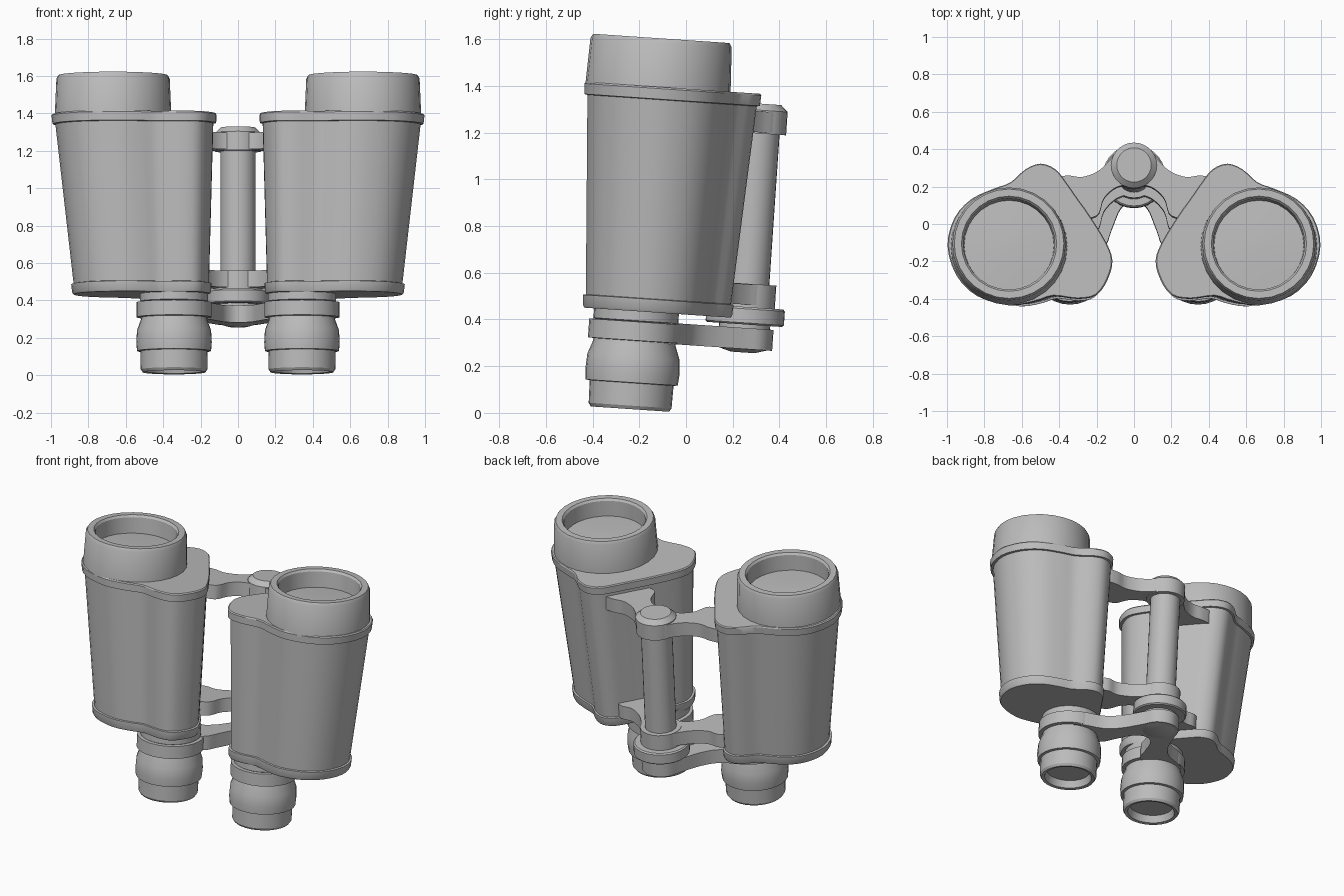
import bpy
import bmesh
import math
from mathutils import Vector

cube = bpy.data.objects.get("Cube")
if cube:
    bpy.data.objects.remove(cube, do_unlink=True)

TILT = -math.atan(0.068)
HINGE_Y = 0.225

grey = bpy.data.materials.new("body_grey")
grey.use_nodes = True
colour = (0.5, 0.5, 0.5, 1)
grey.diffuse_color = colour
grey.node_tree.nodes["Principled BSDF"].inputs["Base Color"].default_value = colour


def smooth_loop(pts, steps=4):
    """Closed Catmull-Rom loop through the given points."""
    out, n = [], len(pts)
    for i in range(n):
        a, b, c, d = (Vector(pts[(i + k) % n]) for k in (-1, 0, 1, 2))
        for s in range(steps):
            t = s / steps
            out.append(0.5 * (2 * b + (c - a) * t + (2 * a - 5 * b + 4 * c - d) * t ** 2
                              + (3 * b - a - 3 * c + d) * t ** 3))
    return out


def loft(name, rings, mirror=False):
    """Skin equal-length rings, cap both ends, tilt the part and shade it."""
    bm = bmesh.new()
    loops = [[bm.verts.new(p) for p in ring] for ring in rings]
    n = len(loops[0])
    for lo, hi in zip(loops, loops[1:]):
        for i in range(n):
            j = (i + 1) % n
            bm.faces.new((lo[i], lo[j], hi[j], hi[i]))
    bm.faces.new(loops[0])
    bm.faces.new(loops[-1])
    bmesh.ops.recalc_face_normals(bm, faces=bm.faces)
    mesh = bpy.data.meshes.new(name)
    bm.to_mesh(mesh)
    bm.free()
    mesh.materials.append(grey)
    obj = bpy.data.objects.new(name, mesh)
    bpy.context.collection.objects.link(obj)
    obj.rotation_euler.x = TILT
    bpy.ops.object.select_all(action="DESELECT")
    obj.select_set(True)
    bpy.context.view_layer.objects.active = obj
    bpy.ops.object.shade_smooth_by_angle(angle=math.radians(32))
    if mirror:
        obj.modifiers.new("other_side", "MIRROR")
    return obj


def lathe(name, x, y, profile, sides=28, mirror=False):
    angles = [math.tau * i / sides for i in range(sides)]
    return loft(name, [[(x + r * math.cos(a), y + r * math.sin(a), z) for a in angles]
                       for r, z in profile], mirror)


def plate(name, half, z0, z1):
    """Flat symmetric plate from a half outline that starts and ends on x = 0."""
    full = half + [(-x, y) for x, y in reversed(half[1:-1])]
    outline = smooth_loop(full)
    return loft(name, [[(p.x, p.y, z) for p in outline] for z in (z0, z1)])


# Prism housings: one outline, tapered towards the eyepieces
OUTLINE = smooth_loop([
    (.50, .23), (.42, .20), (.36, .126), (.30, .04), (.24, -.044), (.15, -.19),
    (.115, -.29), (.14, -.39), (.20, -.475), (.30, -.495), (.43, -.48), (.53, -.51),
    (.67, -.53), (.84, -.48), (.95, -.37), (.998, -.21), (.96, -.06), (.87, .04),
    (.75, .096), (.66, .13), (.58, .20)], 3)
BOTTOM, TOP = 0.42, 1.385


def housing_ring(z, inset):
    t = (z - BOTTOM) / (TOP - BOTTOM)
    k = (0.84 + 0.16 * t) * inset
    cx, cy = 0.515 + 0.042 * t, -0.155
    return [(cx + (p.x - 0.557) * k, cy + (p.y + 0.155) * k, z) for p in OUTLINE]


def housing(name, levels):
    loft(name, [housing_ring(z, s) for z, s in levels], mirror=True)


housing("housing_body", [(0.46, .965), (1.35, .965)])
housing("lower_rim", [(BOTTOM, .985), (0.43, 1), (0.475, 1), (0.478, .96)])
housing("upper_rim", [(1.33, .96), (1.333, 1), (1.378, 1), (TOP, .985)])

# Objective barrels with recessed lenses
lathe("objective_barrel", .668, -.214, [
    (.312, 1.37), (.303, 1.575), (.293, 1.593), (.255, 1.593), (.245, 1.58),
    (.240, 1.48), (.12, 1.487), (.01, 1.49)], mirror=True)

# Eyepieces, hollow at the bottom, with clamp rings
lathe("eyepiece", .342, -.241, [
    (.01, .05), (.135, .05), (.148, .004), (.168, 0), (.178, .015), (.18, .112),
    (.198, .114), (.202, .16), (.198, .225), (.178, .28), (.174, .30), (.174, .375),
    (.182, .38), (.182, .44)], mirror=True)
lathe("eyepiece_clamp", .342, -.241, [
    (.17, .293), (.2, .295), (.2, .375), (.17, .377)], mirror=True)

# Central hinge
lathe("hinge_tube", 0, HINGE_Y, [(.094, .40), (.094, 1.25)])
lathe("hinge_cap", 0, HINGE_Y, [(.122, 1.215), (.122, 1.315), (.092, 1.343)])
lathe("hinge_collar", 0, HINGE_Y, [(.124, .46), (.124, .57)])
lathe("focus_disc", 0, HINGE_Y, [(.16, .395), (.168, .402), (.168, .462), (.16, .47)])
lathe("focus_spindle", 0, HINGE_Y, [(.05, .275), (.11, .292), (.11, .42)])

# Flared arms joining the hinge to the housings
plate("upper_arm", [(0, .34), (.09, .30), (.14, .24), (.2, .19), (.28, .163), (.36, .17),
                    (.43, .14), (.32, -.04), (.2, -.045), (.16, .05), (.09, .11), (0, .12)],
      1.22, 1.31)
plate("lower_arm", [(0, .34), (.09, .30), (.14, .23), (.2, .17), (.28, .13), (.36, .13),
                    (.42, .06), (.33, -.1), (.2, -.075), (.16, .03), (.09, .10), (0, .12)],
      .48, .568)

# Bridge carrying the eyepieces
plate("eyepiece_bridge", [(0, .35), (.09, .31), (.13, .22), (.19, .09), (.27, 0), (.44, -.085),
                          (.34, -.24), (.17, -.16), (.118, -.05), (.07, .06), (0, .1)],
      .29, .38)
